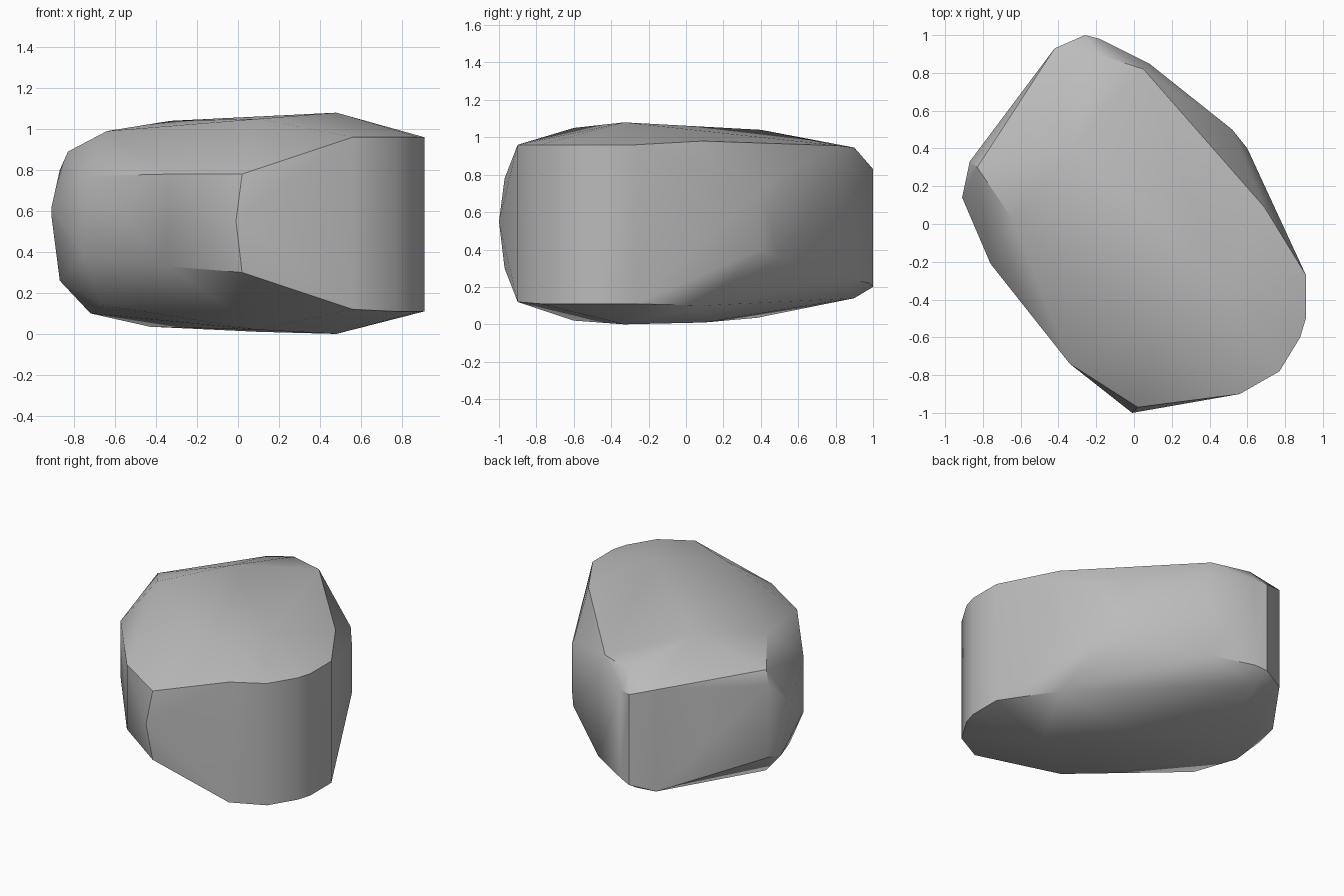
import bpy
import bmesh
import math

# Remove the default object if the scene has it
default_object = bpy.data.objects.get("Cube")
if default_object:
    bpy.data.objects.remove(default_object, do_unlink=True)


def make_material(name, colour):
    material = bpy.data.materials.new(name)
    material.use_nodes = True
    material.diffuse_color = colour
    shader = material.node_tree.nodes["Principled BSDF"]
    shader.inputs["Base Color"].default_value = colour
    shader.inputs["Roughness"].default_value = 0.9
    return material


# Upright corners of the stone wall: x, y, lower end, upper end
wall_corners = [
    (.02, -.97, .3, .78),
    (.56, -.9, .12, .96),
    (.77, -.78, .11, .96),
    (.88, -.6, .11, .96),
    (.91, -.5, .11, .96),
    (.91, -.27, .11, .96),
    (.69, .09, .1, .98),
    (.6, .4, .4, .73),
    (.52, .5, .35, .8),
    (.08, .85, .25, .83),
    (-.18, .98, .22, .84),
    (-.26, 1, .2, .83),
    (-.42, .93, .17, .88),
    (-.87, .33, .3, .8),
    (-.91, .14, .57, .62),
    (-.76, -.21, .38, .77),
    (-.34, -.74, .33, .78),
]

# Worn top, worn underside and the proud nose at the front
crown = [(.48, -.33, 1.08), (.1, -.6, 1.05), (-.33, .4, 1.04),
         (-.64, .02, .99), (-.83, .3, .89), (-.2, .9, .945), (.05, .82, .955)]
base = [(.48, -.33, 0), (.1, -.6, .02), (-.43, .38, .035), (.1, .1, .01),
        (-.72, .15, .1), (-.66, -.2, .14), (-.87, .2, .26), (-.25, .9, .14)]
nose = [(-.01, -1, .55)]


def build_stone(name, corners, extra_points, material):
    """Wrap a tight skin around the wall corners and the extra points."""
    points = list(extra_points)
    for x, y, low, high in corners:
        points += [(x, y, low), (x, y, high)]

    bm = bmesh.new()
    for point in points:
        bm.verts.new(point)
    result = bmesh.ops.convex_hull(bm, input=bm.verts[:])

    # Drop points that ended up inside the skin
    loose = [vert for vert in bm.verts if not vert.link_faces]
    bmesh.ops.delete(bm, geom=loose, context="VERTS")
    bmesh.ops.recalc_face_normals(bm, faces=bm.faces[:])

    # Merge nearly coplanar triangles into broad facets
    bmesh.ops.dissolve_limit(bm, angle_limit=math.radians(2),
                             verts=bm.verts[:], edges=bm.edges[:])

    mesh = bpy.data.meshes.new(name)
    bm.to_mesh(mesh)
    bm.free()
    mesh.materials.append(material)
    stone = bpy.data.objects.new(name, mesh)
    bpy.context.collection.objects.link(stone)
    return stone


stone_grey = make_material("stone grey", (.5, .5, .5, 1))
boulder = build_stone("boulder", wall_corners, crown + base + nose, stone_grey)

# Soft shading across the worn facets, crisp on the main ridges
bpy.ops.object.select_all(action="DESELECT")
boulder.select_set(True)
bpy.context.view_layer.objects.active = boulder
bpy.ops.object.shade_smooth_by_angle(angle=math.radians(35))
